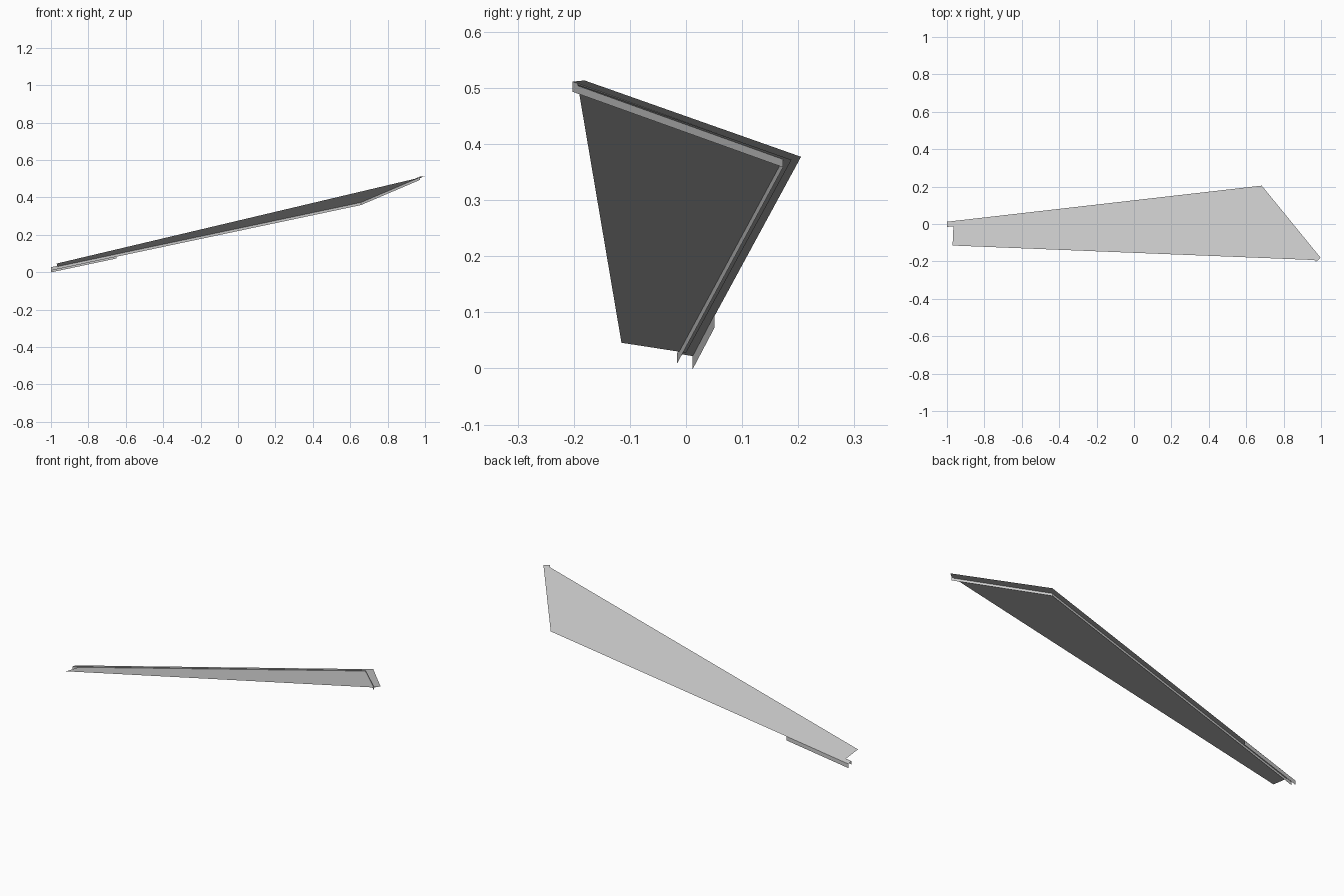
import bpy

if "Cube" in bpy.data.objects:
    bpy.data.objects.remove(bpy.data.objects["Cube"])

grey = bpy.data.materials.new("light grey")
grey.diffuse_color = (0.6, 0.6, 0.6, 1)
grey.use_nodes = True
grey.node_tree.nodes["Principled BSDF"].inputs["Base Color"].default_value = grey.diffuse_color


def slope(x, y, lift=0.0):
    """Point on the tilted plane that carries the panel."""
    return (x, y, 0.268 + 0.23 * x - 0.165 * y - 0.018 + lift)


def add_mesh(name, quads):
    """Object made of separate thin quads."""
    verts = [p for q in quads for p in q]
    faces = [tuple(range(4 * i, 4 * i + 4)) for i in range(len(quads))]
    mesh = bpy.data.meshes.new(name)
    mesh.from_pydata(verts, [], faces)
    mesh.materials.append(grey)
    obj = bpy.data.objects.new(name, mesh)
    bpy.context.collection.objects.link(obj)
    return obj


def flange(a, b, c, d, lift):
    return [slope(*p, lift) for p in (a, b, c, d)]


def web(a, b, top, depth):
    """Upright strip hanging under the line a-b."""
    return [slope(*a, top), slope(*a, top - depth),
            slope(*b, top - depth), slope(*b, top)]


# main tapered panel
add_mesh("panel", [flange((-0.97, -0.115), (0.975, -0.193),
                          (0.665, 0.188), (-0.965, 0.0), 0.0)])

# long edge rail: flat flange with an inner web
LIFT = 0.004
add_mesh("long_rail", [
    flange((-1, -0.016), (0.657, 0.173), (0.683, 0.205), (-1, 0.012), LIFT),
    web((-1, -0.016), (0.657, 0.173), LIFT, 0.018),
])

# short outer web at the low end
add_mesh("end_lip", [web((-1, 0.012), (-0.65, 0.051), LIFT, 0.023)])

# short edge rail at the high end
add_mesh("short_rail", [
    flange((0.657, 0.173), (0.973, -0.202), (0.998, -0.181),
           (0.683, 0.205), LIFT),
    web((0.657, 0.173), (0.973, -0.202), LIFT, 0.018),
])
